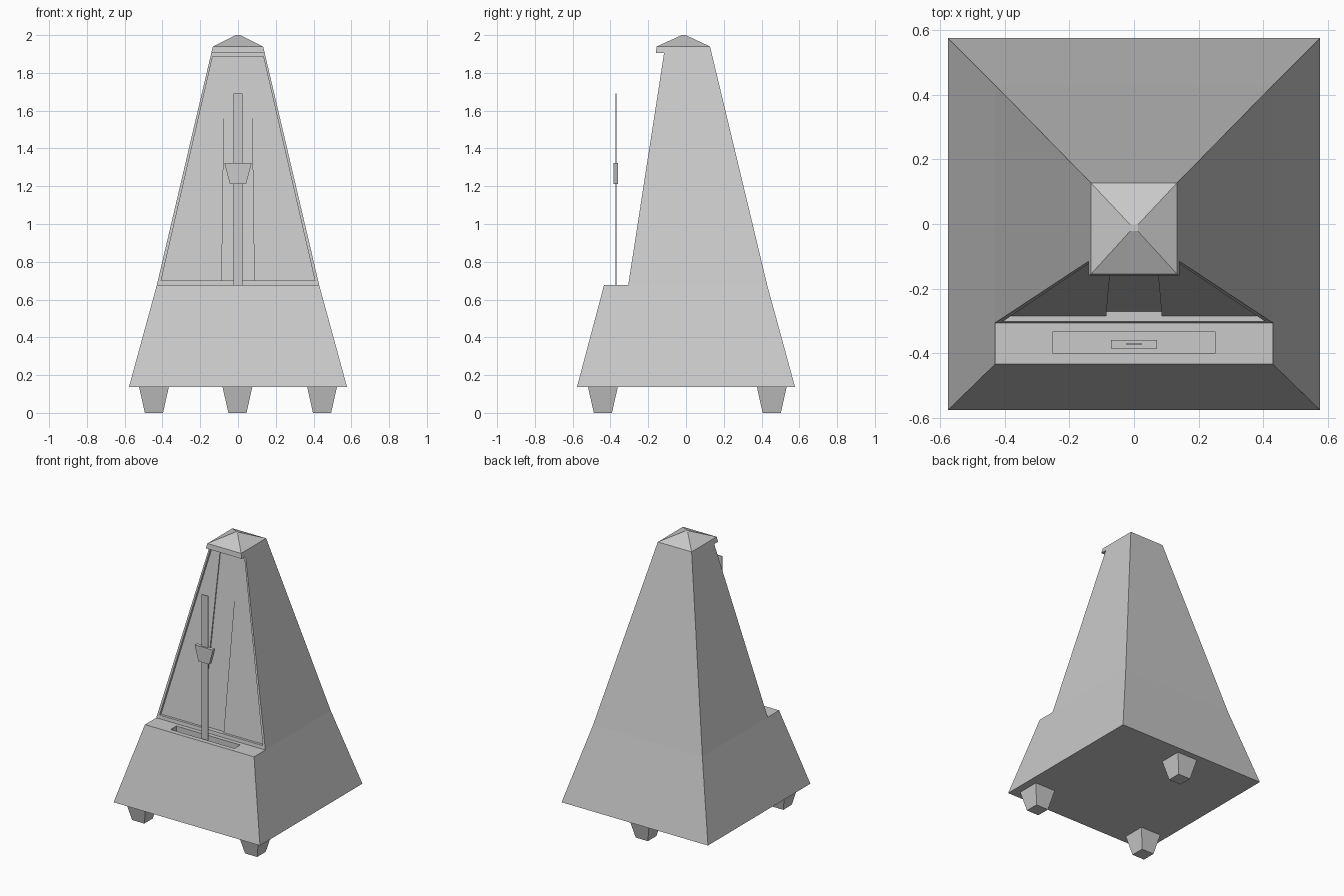
import bpy
import bmesh

if "Cube" in bpy.data.objects:
    bpy.data.objects.remove(bpy.data.objects["Cube"], do_unlink=True)

GREY = (0.588, 0.588, 0.588, 1.0)
mat = bpy.data.materials.new("warm_grey")
mat.use_nodes = True
mat.diffuse_color = GREY
mat.node_tree.nodes["Principled BSDF"].inputs["Base Color"].default_value = GREY


def finish(name, bm):
    """Turn a bmesh into a named, flat shaded object."""
    bmesh.ops.recalc_face_normals(bm, faces=bm.faces)
    mesh = bpy.data.meshes.new(name)
    bm.to_mesh(mesh)
    bm.free()
    mesh.materials.append(mat)
    obj = bpy.data.objects.new(name, mesh)
    bpy.context.scene.collection.objects.link(obj)
    return obj


def loft(name, rings, cx=0.0):
    """Stack of rectangles: (z, half width, front y, back y)."""
    bm = bmesh.new()
    loops = [[bm.verts.new((cx + sx * w, y, z))
              for sx, y in ((-1, f), (1, f), (1, b), (-1, b))]
             for z, w, f, b in rings]
    for low, high in zip(loops, loops[1:]):
        for i in range(4):
            j = (i + 1) % 4
            bm.faces.new((low[i], low[j], high[j], high[i]))
    bm.faces.new(loops[0])
    bm.faces.new(loops[-1])
    return finish(name, bm)


def cut(target, cutter):
    """Subtract a cutter, apply the result and remove the cutter."""
    cutter.hide_render = True
    mod = target.modifiers.new("cut", "BOOLEAN")
    mod.operation = "DIFFERENCE"
    mod.solver = "EXACT"
    mod.object = cutter
    bpy.context.view_layer.update()
    graph = bpy.context.evaluated_depsgraph_get()
    mesh = bpy.data.meshes.new_from_object(target.evaluated_get(graph))
    target.modifiers.clear()
    target.data = mesh
    bpy.data.objects.remove(cutter, do_unlink=True)


# Case: side profile (y, z, half width) spanned from left to right
profile = [(-0.577, 0.138, 0.577), (-0.434, 0.676, 0.430), (-0.306, 0.676, 0.430),
           (-0.116, 1.905, 0.1415), (0.1354, 1.905, 0.1415),
           (0.430, 0.676, 0.430), (0.577, 0.138, 0.577)]
bm = bmesh.new()
sides = [[bm.verts.new((s * w, y, z)) for y, z, w in profile] for s in (-1, 1)]
for i in range(len(profile)):
    j = (i + 1) % len(profile)
    bm.faces.new((sides[0][i], sides[0][j], sides[1][j], sides[1][i]))
for side in sides:
    bm.faces.new([side[i] for i in (0, 1, 2, 5, 6)])
    bm.faces.new([side[i] for i in (2, 3, 4, 5)])
case = finish("case", bm)


def front_y(z):
    return -0.306 + (z - 0.676) * 0.1546


# Sunken front panel, then the shallow channel down its middle
cut(case, loft("panel_cutter", [
    (0.700, 0.407, -0.40, front_y(0.700) + 0.018),
    (1.887, 0.134, -0.40, front_y(1.887) + 0.018)]))
cut(case, loft("channel_cutter", [
    (0.700, 0.086, -0.40, front_y(0.700) + 0.031),
    (1.887, 0.070, -0.40, front_y(1.887) + 0.024)]))

# Slot in the ledge for the swinging arm
cut(case, loft("slot_cutter", [
    (0.630, 0.252, -0.400, -0.335),
    (0.720, 0.252, -0.400, -0.335)]))

# Pyramid cap with an overhanging front lip
loft("cap", [(1.905, 0.1415, -0.160, 0.1354),
             (1.940, 0.133, -0.155, 0.127),
             (2.000, 0.012, -0.022, -0.002)])

# Pendulum rod and sliding weight
loft("pendulum_rod", [(0.630, 0.024, -0.3745, -0.3685),
                      (1.690, 0.024, -0.3745, -0.3685)])
loft("pendulum_weight", [(1.212, 0.043, -0.385, -0.359),
                         (1.322, 0.072, -0.385, -0.359)])

# Three tapered feet: two in front, one at the back
for name, x, y in (("front_left_foot", 0.445, -0.440),
                   ("front_right_foot", -0.445, -0.440),
                   ("back_foot", -0.003, 0.454)):
    loft(name, [(0.0, 0.048, y - 0.048, y + 0.048),
                (0.138, 0.079, y - 0.079, y + 0.079)], x)
